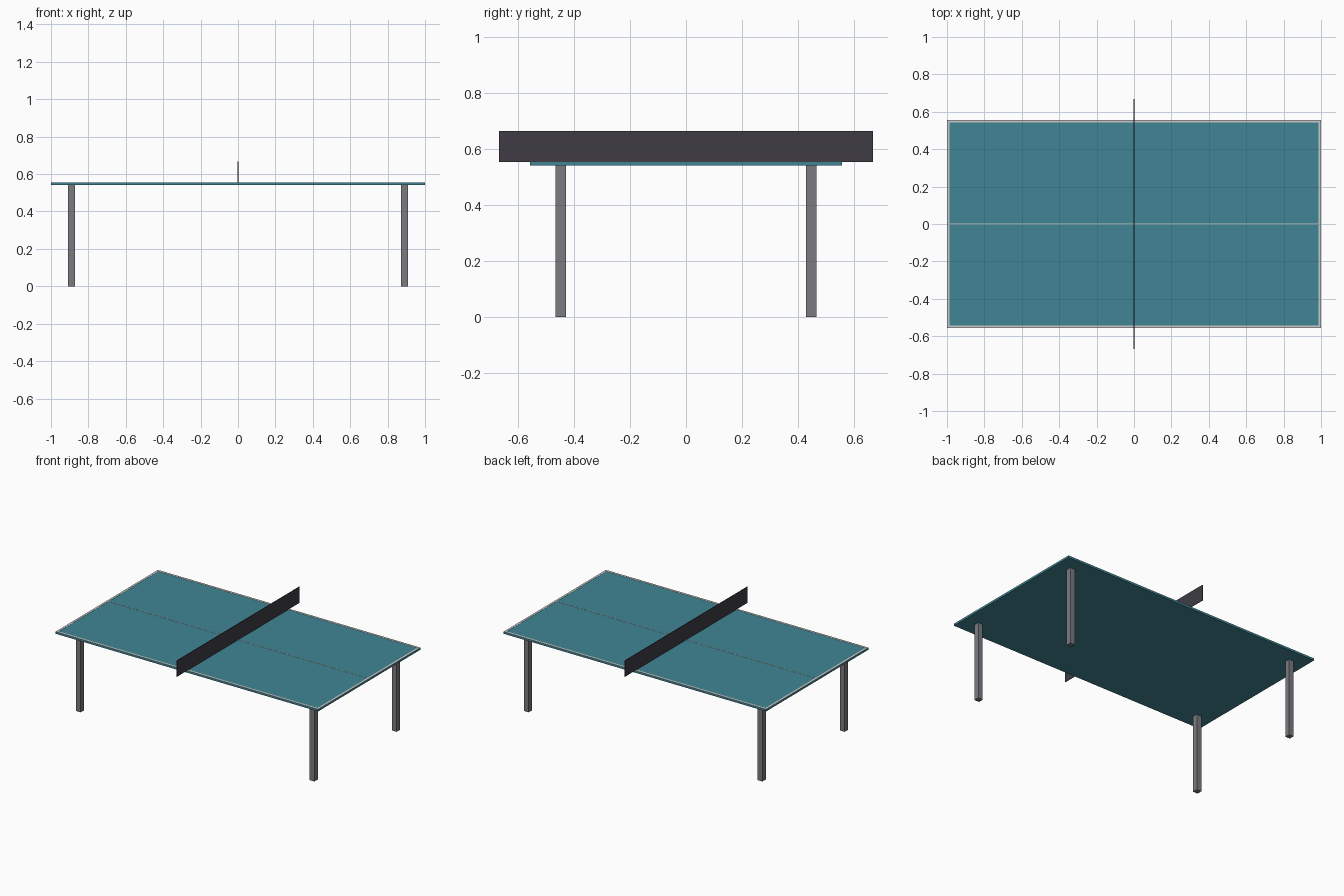
import bpy

if "Cube" in bpy.data.objects:
    bpy.data.objects.remove(bpy.data.objects["Cube"])

L, W = 2.0, 1.113          # table length and width
TOP, THICK = 0.555, 0.0135 # playing surface height, board thickness
LINE, LINE_H = 0.0146, 0.0012


def material(name, rgb):
    m = bpy.data.materials.new(name)
    m.diffuse_color = (*rgb, 1)
    m.use_nodes = True
    m.node_tree.nodes["Principled BSDF"].inputs["Base Color"].default_value = m.diffuse_color
    return m


teal = material("teal_paint", (0.05, 0.24, 0.30))
white = material("line_paint", (0.6, 0.6, 0.6))
metal = material("grey_metal", (0.2, 0.2, 0.22))
dark = material("dark_net", (0.05, 0.047, 0.06))


def box(name, size, centre, mat):
    bpy.ops.mesh.primitive_cube_add(size=1, location=centre)
    ob = bpy.context.object
    ob.name = name
    ob.scale = size
    bpy.ops.object.transform_apply(location=False, rotation=False, scale=True)
    ob.data.materials.append(mat)
    return ob


# Table board
box("table_top", (L, W, THICK), (0, 0, TOP - THICK / 2), teal)

# Painted border and centre line
zl = TOP + LINE_H / 2
for s, side in ((-1, "front"), (1, "back")):
    box(side + "_side_line", (L, LINE, LINE_H), (0, s * (W - LINE) / 2, zl), white)
for s, side in ((-1, "left"), (1, "right")):
    box(side + "_end_line", (LINE, W - 2 * LINE, LINE_H), (s * (L - LINE) / 2, 0, zl), white)
box("centre_line", (L - 2 * LINE, 0.003, LINE_H), (0, 0, zl), white)

# Net, overhanging both long sides
box("net", (0.004, 1.335, 0.111), (0, 0, TOP + 0.0555), dark)

# Square legs
leg_h = TOP - THICK
for sx, a in ((-1, "left"), (1, "right")):
    for sy, b in ((-1, "front"), (1, "back")):
        box(f"{b}_{a}_leg", (0.0365, 0.0365, leg_h),
            (sx * 0.89, sy * 0.4475, leg_h / 2), metal)
